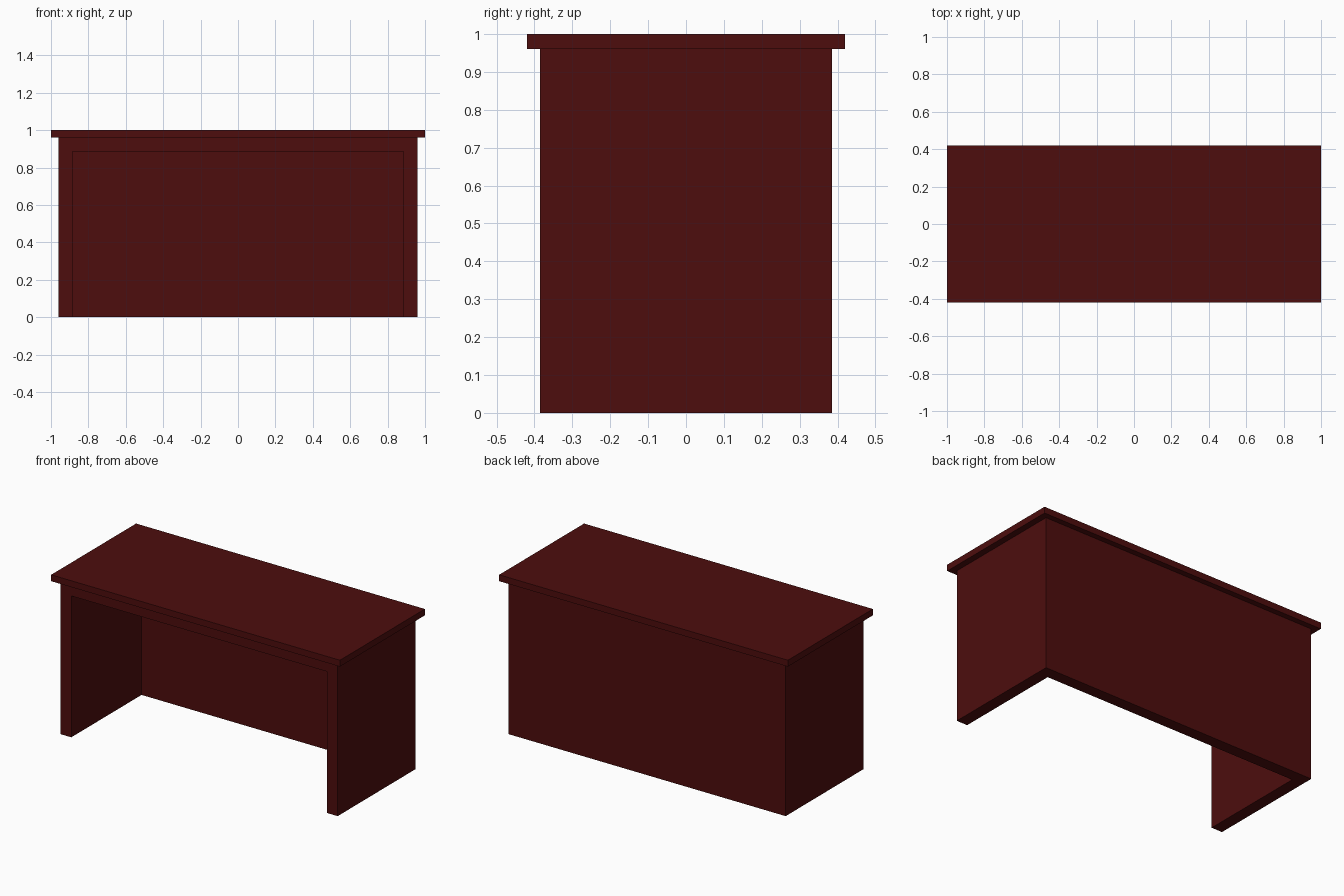
import bpy

if "Cube" in bpy.data.objects:
    bpy.data.objects.remove(bpy.data.objects["Cube"])

wood = bpy.data.materials.new("dark mahogany")
wood.diffuse_color = (0.075, 0.004, 0.004, 1.0)
wood.use_nodes = True
wood.node_tree.nodes["Principled BSDF"].inputs["Base Color"].default_value = wood.diffuse_color


def box(name, x, y, z):
    """Box from (min, max) ranges on each axis."""
    mesh = bpy.data.meshes.new(name)
    verts = [(a, b, c) for a in x for b in y for c in z]
    faces = [(0, 1, 3, 2), (4, 6, 7, 5), (0, 4, 5, 1),
             (2, 3, 7, 6), (0, 2, 6, 4), (1, 5, 7, 3)]
    mesh.from_pydata(verts, [], faces)
    mesh.materials.append(wood)
    obj = bpy.data.objects.new(name, mesh)
    bpy.context.collection.objects.link(obj)
    return obj


W, D, T = 0.96, 0.385, 0.075   # body half width, half depth, panel thickness
TOP = 0.96                     # underside of the table top

# Overhanging table top
box("desk_top", (-1, 1), (-0.42, 0.42), (TOP, 1.0))

# Body: side panels, back panel and top rail as one shell
body = box("desk_body", (-W, W), (-D, D), (0, TOP))

# Knee space, open at the front and bottom
cutter = box("knee_space_cutter", (-W + T, W - T), (-D - 0.2, D - T), (-0.2, TOP - T))
cutter.hide_render = True
cut = body.modifiers.new("knee_space", 'BOOLEAN')
cut.operation = 'DIFFERENCE'
cut.solver = 'EXACT'
cut.object = cutter

# Apply the cut and remove the helper
bpy.context.view_layer.objects.active = body
body.select_set(True)
bpy.ops.object.modifier_apply(modifier=cut.name)
bpy.data.objects.remove(cutter)
